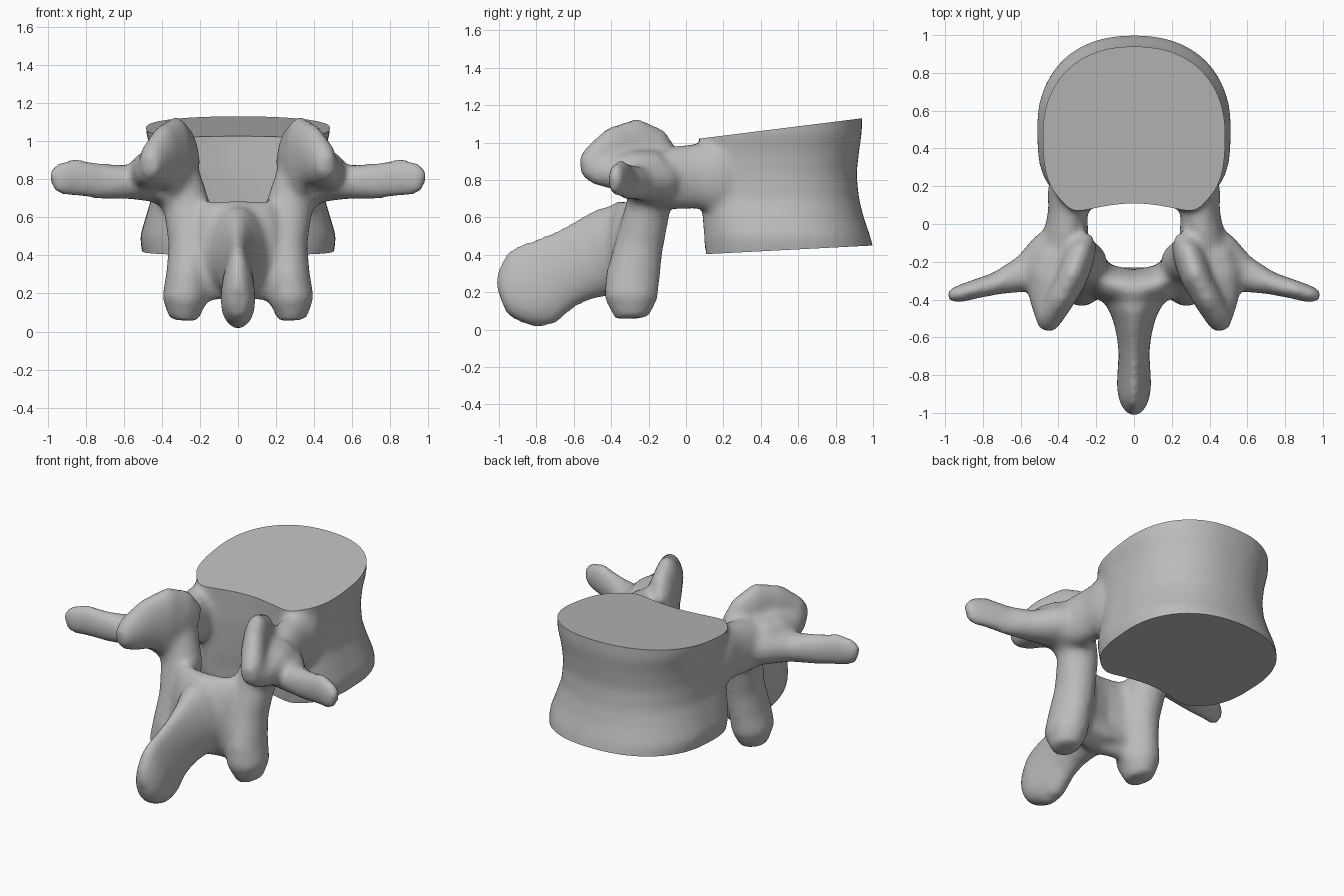
import bpy, bmesh, math
from mathutils import Vector

cube = bpy.data.objects.get("Cube")
if cube:
    bpy.data.objects.remove(cube)

bone = bpy.data.materials.new("bone_grey")
bone.use_nodes = True
bone.diffuse_color = (0.5, 0.5, 0.5, 1)
bone.node_tree.nodes["Principled BSDF"].inputs["Base Color"].default_value = (0.5, 0.5, 0.5, 1)

bm = bmesh.new()


def skin(rings):
    """Close a stack of equal rings into a solid."""
    loops = [[bm.verts.new(p) for p in ring] for ring in rings]
    n = len(loops[0])
    faces = [bm.faces.new((a[i], a[(i + 1) % n], b[(i + 1) % n], b[i]))
             for a, b in zip(loops, loops[1:]) for i in range(n)]
    faces += [bm.faces.new(loops[0][::-1]), bm.faces.new(loops[-1])]
    bmesh.ops.recalc_face_normals(bm, faces=faces)


def limb(path, ref, mirror=True, pear=0, n=20):
    """Loft ellipses along a path of (x, y, z, half width along ref, half height)."""
    for side in (1, -1) if mirror else (1,):
        pts = [Vector(p[:3]) for p in path]
        rings = []
        for i, p in enumerate(path):
            t = (pts[min(i + 1, len(pts) - 1)] - pts[max(i - 1, 0)]).normalized()
            u = Vector(ref)
            u = (u - t * u.dot(t)).normalized()
            v = t.cross(u)
            ring = []
            for k in range(n):
                a = math.tau * k / n
                width = p[3] * (1 - pear * math.sin(a))
                q = pts[i] + u * width * math.cos(a) + v * p[4] * math.sin(a)
                ring.append((q.x * side, q.y, q.z))
            rings.append(ring)
        skin(rings)


# Vertebral body: waisted drum with a squarer, hollowed rear, left over-long for trimming
def body_ring(z, wide, rear, front, n=64):
    ring = []
    mid, half = (front + rear) / 2, (front - rear) / 2
    for k in range(n):
        a = math.tau * k / n
        c, s = math.cos(a), math.sin(a)
        x = wide * math.copysign(abs(c) ** 0.88, c)
        y = mid + half * math.copysign(abs(s) ** (0.6 if s < 0 else 0.92), s)
        if s < 0:
            y += 0.1 * max(0, 1 - (x / 0.3) ** 2)
        ring.append((x, y, z))
    return ring


skin([body_ring(*r) for r in (
    (0.3, 0.47, 0.06, 1.01), (0.42, 0.505, 0.05, 1.005), (0.5, 0.515, 0.045, 0.985),
    (0.6, 0.485, 0.03, 0.95), (0.7, 0.455, 0.02, 0.925), (0.83, 0.45, 0.01, 0.912),
    (0.95, 0.46, 0.01, 0.925), (1.05, 0.483, 0.01, 0.94), (1.25, 0.485, 0.01, 0.94))])

# Pedicles joining body and arch
limb([(0.3, 0.32, 0.82, 0.12, 0.24), (0.34, 0.16, 0.82, 0.12, 0.2),
      (0.35, 0.06, 0.82, 0.105, 0.175), (0.36, -0.06, 0.81, 0.12, 0.17),
      (0.37, -0.2, 0.8, 0.16, 0.14), (0.38, -0.3, 0.8, 0.12, 0.11)], (1, 0, 0))

# Transverse processes
limb([(0.33, -0.13, 0.81, 0.17, 0.14), (0.46, -0.2, 0.795, 0.15, 0.115),
      (0.58, -0.265, 0.785, 0.1, 0.09), (0.73, -0.315, 0.79, 0.06, 0.095),
      (0.86, -0.35, 0.81, 0.05, 0.1), (0.94, -0.375, 0.8, 0.045, 0.085),
      (0.98, -0.385, 0.79, 0.03, 0.05)], (0, 1, 0))

# Superior articular processes: curved blades running outward and back
limb([(0.27, -0.12, 0.83, 0.15, 0.07), (0.305, -0.2, 0.89, 0.2, 0.09),
      (0.335, -0.29, 0.92, 0.215, 0.085), (0.39, -0.39, 0.92, 0.165, 0.08),
      (0.45, -0.49, 0.88, 0.115, 0.075), (0.47, -0.56, 0.87, 0.06, 0.045)], (0, 0, 1))

# Buttresses filling between the blades and the transverse processes
limb([(0.4, -0.15, 0.86, 0.12, 0.1), (0.44, -0.28, 0.85, 0.13, 0.11),
      (0.475, -0.4, 0.84, 0.085, 0.09), (0.475, -0.5, 0.85, 0.05, 0.07)], (1, 0, 0))

# Inferior articular processes
limb([(0.33, -0.17, 0.82, 0.13, 0.13), (0.265, -0.205, 0.64, 0.125, 0.12),
      (0.25, -0.25, 0.45, 0.115, 0.13), (0.265, -0.285, 0.28, 0.115, 0.145),
      (0.28, -0.295, 0.17, 0.12, 0.145), (0.285, -0.29, 0.06, 0.075, 0.09)], (1, 0, 0))

# Laminae sloping from the articular columns to the midline
limb([(0.29, -0.2, 0.46, 0.25, 0.07), (0.15, -0.31, 0.42, 0.265, 0.1),
      (0, -0.35, 0.43, 0.26, 0.11), (-0.03, -0.35, 0.43, 0.26, 0.11)], (0, 0, 1))

# Spinous process, thinner along its upper edge
limb([(0, -0.27, 0.45, 0.22, 0.23), (0, -0.4, 0.42, 0.165, 0.24),
      (0, -0.5, 0.385, 0.115, 0.22), (0, -0.6, 0.345, 0.09, 0.205),
      (0, -0.7, 0.3, 0.08, 0.21), (0, -0.8, 0.24, 0.085, 0.235),
      (0, -0.88, 0.21, 0.09, 0.215), (0, -0.95, 0.18, 0.075, 0.15),
      (0, -0.99, 0.165, 0.045, 0.09)], (1, 0, 0), mirror=False, pear=0.25)

mesh = bpy.data.meshes.new("vertebra")
bm.to_mesh(mesh)
bm.free()
mesh.materials.append(bone)
vertebra = bpy.data.objects.new("vertebra", mesh)
bpy.context.collection.objects.link(vertebra)
bpy.context.view_layer.objects.active = vertebra
vertebra.select_set(True)

# Fuse and soften the parts
remesh = vertebra.modifiers.new("fuse", 'REMESH')
remesh.mode = 'VOXEL'
remesh.voxel_size = 0.02
soften = vertebra.modifiers.new("soften", 'SMOOTH')
soften.factor = 0.5
soften.iterations = 10


# Trim the end plates flat with tilted wedges
def end_cutter(name, rear_z, front_z, far_z):
    profile = [(0.0, rear_z), (1.2, front_z), (1.2, far_z), (0.0, far_z)]
    cb = bmesh.new()
    sides = [[cb.verts.new((x, y, z)) for y, z in profile] for x in (-0.8, 0.8)]
    for i in range(4):
        j = (i + 1) % 4
        cb.faces.new((sides[0][i], sides[0][j], sides[1][j], sides[1][i]))
    cb.faces.new(sides[0])
    cb.faces.new(sides[1])
    bmesh.ops.recalc_face_normals(cb, faces=cb.faces[:])
    me = bpy.data.meshes.new(name)
    cb.to_mesh(me)
    cb.free()
    me.materials.append(bone)
    ob = bpy.data.objects.new(name, me)
    bpy.context.collection.objects.link(ob)
    ob.hide_render = True
    trim = vertebra.modifiers.new(name, 'BOOLEAN')
    trim.operation = 'DIFFERENCE'
    trim.object = ob
    return ob


cutters = [end_cutter("upper_trim", 1.012, 1.162, 1.6),
           end_cutter("lower_trim", 0.398, 0.46, 0.1)]

for name in [m.name for m in vertebra.modifiers]:
    bpy.ops.object.modifier_apply(modifier=name)
for ob in cutters:
    bpy.data.objects.remove(ob)

bpy.ops.object.shade_smooth_by_angle(angle=math.radians(35))
